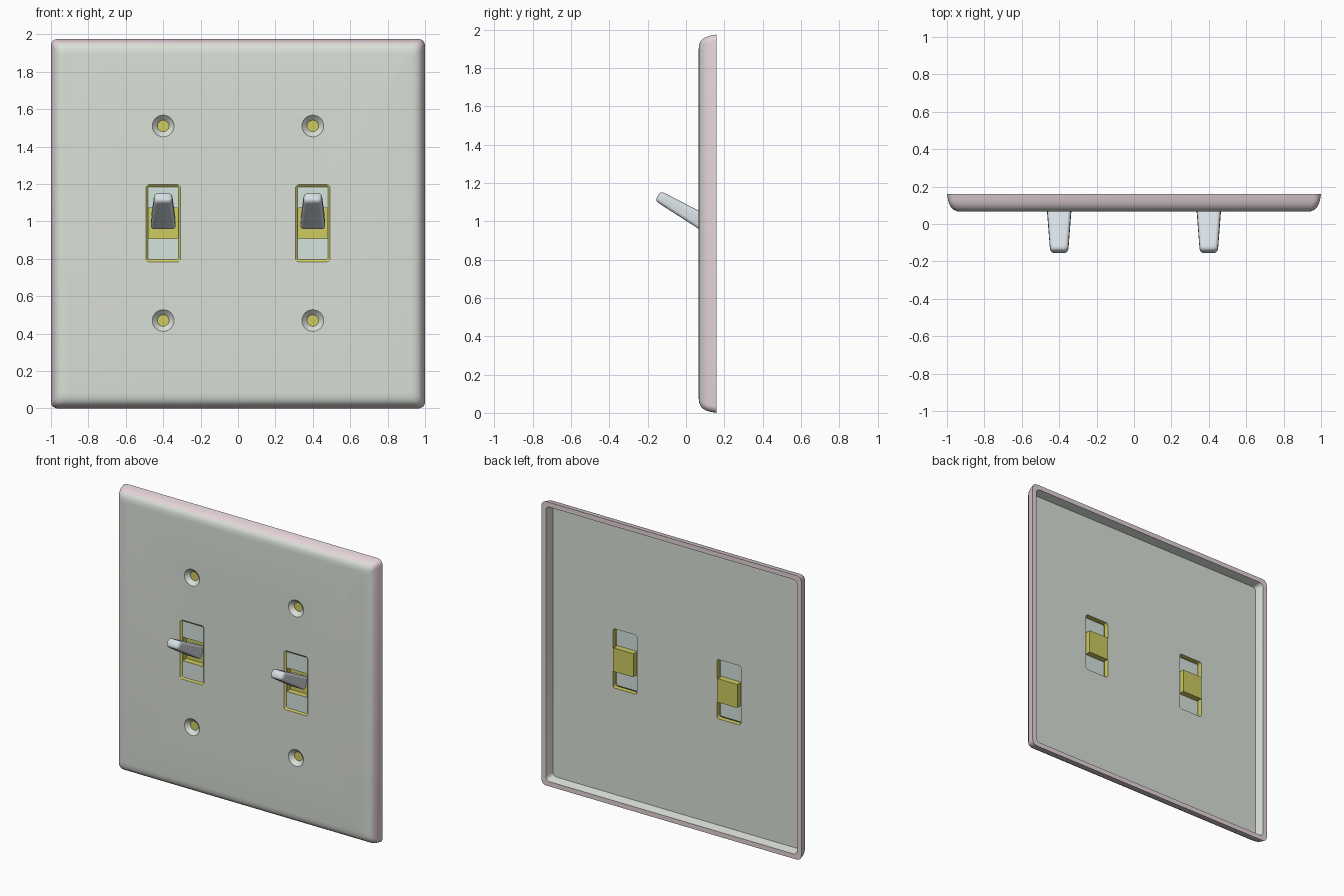
import bpy, bmesh, math

if "Cube" in bpy.data.objects:
    bpy.data.objects.remove(bpy.data.objects["Cube"])

def material(name, rgb):
    m = bpy.data.materials.new(name)
    m.diffuse_color = (*rgb, 1)
    m.use_nodes = True
    m.node_tree.nodes["Principled BSDF"].inputs["Base Color"].default_value = m.diffuse_color
    return m

PLATE = material("plate_tint", (0.70, 0.74, 0.68))
EDGE = material("edge_pink", (0.78, 0.66, 0.69))
FLOOR = material("recess_teal", (0.66, 0.77, 0.72))
YELLOW = material("inner_yellow", (0.62, 0.60, 0.12))
LEVER = material("lever_grey_blue", (0.68, 0.74, 0.78))

def ring(hw, hh, r, y, n):
    """Rounded rectangle in the xz plane."""
    pts = []
    for q, (sx, sz) in enumerate([(1, 1), (-1, 1), (-1, -1), (1, -1)]):
        for i in range(n + 1):
            a = math.pi / 2 * (q + i / n)
            pts.append((sx * (hw - r) + r * math.cos(a), y,
                        sz * (hh - r) + r * math.sin(a)))
    return pts

def loft(name, rings, loc, mats, seg_mats, n=5, cap_first=True):
    """Skin a stack of (half width, half height, radius, y) rings.
    seg_mats: one index per segment, then first cap, last cap."""
    bm = bmesh.new()
    loops = [[bm.verts.new(p) for p in ring(*r, n)] for r in rings]
    for k, (a, b) in enumerate(zip(loops, loops[1:])):
        for i in range(len(a)):
            j = (i + 1) % len(a)
            bm.faces.new((a[i], a[j], b[j], b[i])).material_index = seg_mats[k]
    if cap_first:
        bm.faces.new(loops[0]).material_index = seg_mats[-2]
    last = bm.faces.new(loops[-1])
    last.material_index = seg_mats[-1]
    bmesh.ops.recalc_face_normals(bm, faces=bm.faces)
    if not cap_first:
        last.normal_update()
        if last.normal.y > 0:
            bmesh.ops.reverse_faces(bm, faces=bm.faces)
    me = bpy.data.meshes.new(name)
    bm.to_mesh(me)
    bm.free()
    for m in mats:
        me.materials.append(m)
    ob = bpy.data.objects.new(name, me)
    bpy.context.collection.objects.link(ob)
    ob.location = loc
    return ob

def activate(ob):
    bpy.ops.object.select_all(action='DESELECT')
    ob.select_set(True)
    bpy.context.view_layer.objects.active = ob

def smooth(ob, deg=35):
    activate(ob)
    bpy.ops.object.shade_smooth_by_angle(angle=math.radians(deg))

def cut(ob, cutter):
    cutter.hide_render = True
    activate(ob)
    mod = ob.modifiers.new("cut", 'BOOLEAN')
    mod.operation, mod.solver, mod.object = 'DIFFERENCE', 'EXACT', cutter
    mod.material_mode = 'TRANSFER'
    bpy.ops.object.modifier_apply(modifier=mod.name)
    bpy.data.objects.remove(cutter)

# Wall plate: hollow back, drafted rim, rounded front edge
HW, HH, MID = 1.0, 0.9875, 0.9875
profile = [(0.045, 0.10), (0.033, 0.16), (0.0, 0.16), (0.006, 0.125), (0.013, 0.104),
           (0.023, 0.087), (0.037, 0.075), (0.055, 0.068), (0.08, 0.066)]
rings = [(HW - d, HH - d, 0.028 if d > 0.03 and y > 0.09 else 0.035, y)
         for d, y in profile]
plate = loft("wall_plate", rings, (0, 0, MID), [PLATE, EDGE],
             [0, 1, 1, 1, 1, 0, 0, 0, 0, 0])

SLOT_Z = 0.99
for side, x in (("left", -0.4), ("right", 0.4)):
    # Slot through the plate
    cut(plate, loft("slot_cutter", [(0.092, 0.206, 0.016, 0.0), (0.092, 0.206, 0.016, 0.14)],
                    (x, 0, SLOT_Z), [YELLOW], [0, 0, 0]))
    # Blind countersunk screw holes with a yellow bottom
    for z in (0.47, 1.51):
        cut(plate, loft("screw_cutter",
                        [(0.064, 0.064, 0.0639, 0.060), (0.057, 0.057, 0.0569, 0.067),
                         (0.031, 0.031, 0.0309, 0.092)],
                        (x, 0, z), [PLATE, YELLOW], [0, 0, 0, 1], n=8))
    # Slot insert: sloped border, thin floor, cup behind the lever
    insert = loft(side + "_slot_insert",
                  [(0.092, 0.206, 0.016, 0.067), (0.081, 0.195, 0.010, 0.076),
                   (0.078, 0.082, 0.004, 0.076), (0.078, 0.082, 0.004, 0.118)],
                  (x, 0, SLOT_Z), [YELLOW, FLOOR], [0, 1, 0, 0, 0], cap_first=False)
    smooth(insert, 30)
    # Tapered lever tilted upwards
    lever = loft(side + "_toggle_lever",
                 [(0.066, 0.043, 0.018, 0.028), (0.064, 0.041, 0.018, 0.0),
                  (0.050, 0.031, 0.020, -0.215), (0.048, 0.029, 0.020, -0.230),
                  (0.043, 0.024, 0.018, -0.240), (0.034, 0.016, 0.012, -0.245)],
                 (x, 0.065, 1.01), [LEVER], [0] * 7)
    lever.rotation_euler.x = math.radians(-30)
    smooth(lever, 45)

smooth(plate, 35)
